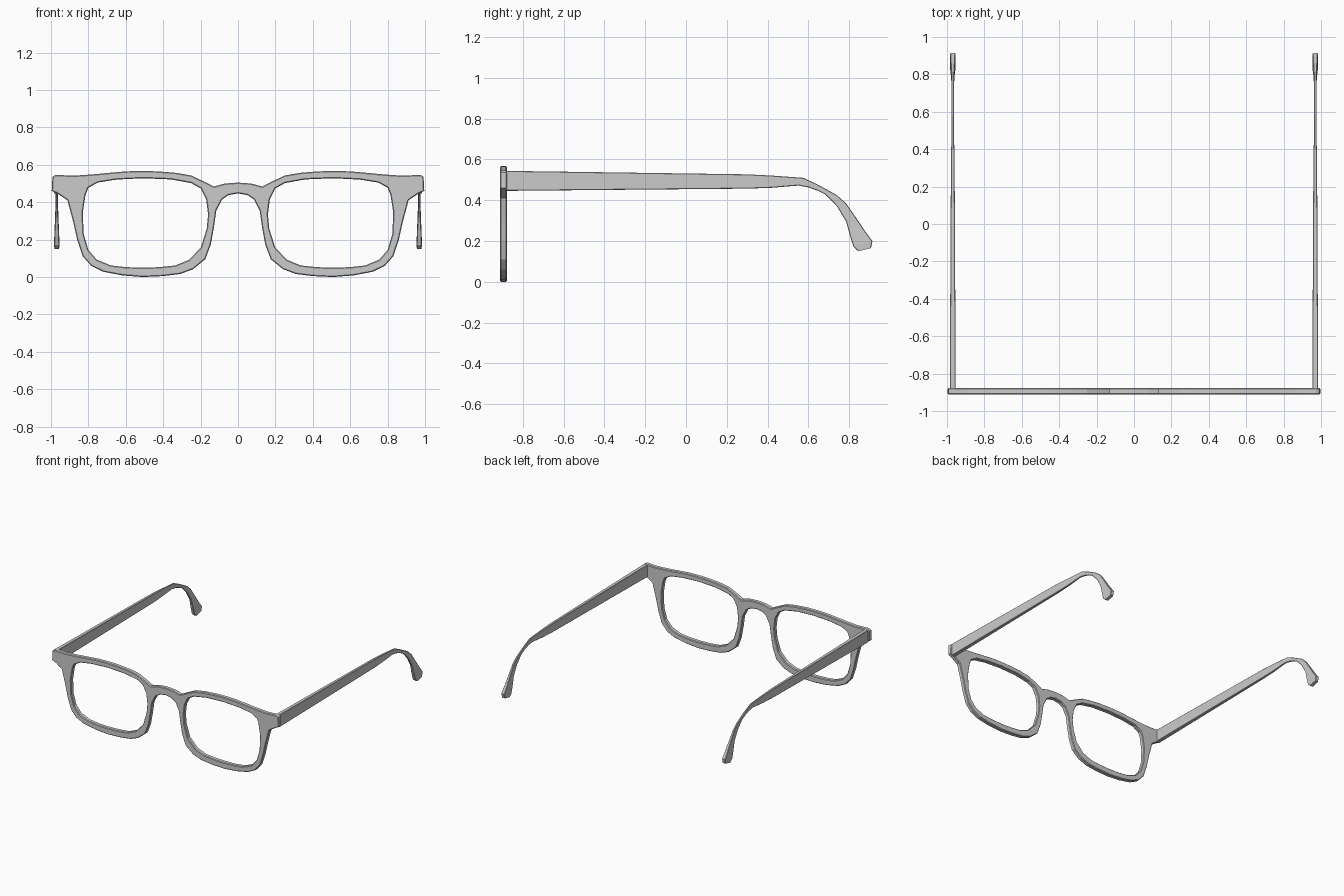
import bpy, bmesh, math

if "Cube" in bpy.data.objects:
    bpy.data.objects.remove(bpy.data.objects["Cube"])

# Front frame: right half of the outline (x, z), top centre to bottom centre
half = [(0, .505), (.07, .5), (.13, .484), (.17, .505), (.25, .543), (.33, .557), (.43, .565),
        (.51, .567), (.6, .565), (.69, .557), (.785, .548), (.88, .542), (.975, .546), (.992, .536),
        (.996, .46), (.965, .446), (.912, .41), (.9, .365), (.88, .29), (.86, .2),
        (.83, .11), (.785, .06), (.72, .028), (.62, .009), (.51, 0), (.4, .005),
        (.31, .016), (.24, .042), (.175, .095), (.145, .175), (.128, .27), (.116, .355),
        (.085, .415), (.05, .438), (0, .447)]
# Right lens opening
hole = [(.51, .528), (.65, .521), (.75, .505), (.8, .477), (.815, .44), (.83, .345),
        (.825, .23), (.8, .145), (.755, .093), (.68, .062), (.6, .053), (.51, .05), (.42, .053),
        (.335, .062), (.26, .093), (.198, .16), (.167, .26), (.16, .335), (.17, .415),
        (.2, .474), (.25, .502), (.36, .522)]


def mirrored(pts):
    return [(-x, z) for x, z in reversed(pts)]


def make_front():
    cu = bpy.data.curves.new("front_frame", 'CURVE')
    cu.dimensions = '2D'
    cu.fill_mode = 'BOTH'
    cu.bevel_depth = .005
    cu.bevel_resolution = 0
    cu.offset = -.005
    cu.extrude = .0125
    for loop in (half + mirrored(half[1:-1]), hole, mirrored(hole)):
        s = cu.splines.new('POLY')
        s.points.add(len(loop) - 1)
        for p, (x, z) in zip(s.points, loop):
            p.co = (x, z, 0, 1)
        s.use_cyclic_u = True
    ob = bpy.data.objects.new("front_frame", cu)
    bpy.context.collection.objects.link(ob)
    ob.location = (0, -.8945, 0)
    ob.rotation_euler = (math.pi / 2, 0, 0)
    bpy.context.view_layer.objects.active = ob
    ob.select_set(True)
    bpy.ops.object.convert(target='MESH')
    ob = bpy.context.object
    bm = bmesh.new()
    bm.from_mesh(ob.data)
    bmesh.ops.remove_doubles(bm, verts=bm.verts, dist=.0003)
    bmesh.ops.recalc_face_normals(bm, faces=bm.faces)
    bm.to_mesh(ob.data)
    bm.free()
    for f in ob.data.polygons:
        f.use_smooth = False


# Temple stations: top (y, z), bottom (y, z), half thickness
stations = [(-.88, .544, -.88, .446, .016), (.3, .527, .3, .457, .010), (.42, .521, .42, .461, .008),
            (.575, .51, .55, .472, .006), (.64, .48, .6, .463, .006), (.69, .453, .645, .447, .006),
            (.74, .425, .685, .427, .006), (.785, .385, .74, .37, .007), (.83, .32, .785, .295, .009),
            (.875, .253, .804, .225, .012), (.914, .2, .822, .17, .014), (.907, .165, .845, .15, .013)]


def make_temple(name, side):
    bm = bmesh.new()
    rings = []
    for yt, zt, yb, zb, h in stations:
        cx = side * .969
        rings.append([bm.verts.new(c) for c in ((cx - h, yt, zt), (cx + h, yt, zt),
                                                (cx + h, yb, zb), (cx - h, yb, zb))])
    for a, b in zip(rings, rings[1:]):
        for i in range(4):
            j = (i + 1) % 4
            bm.faces.new((a[i], a[j], b[j], b[i]))
    bm.faces.new(rings[0])
    bm.faces.new(rings[-1])
    bmesh.ops.recalc_face_normals(bm, faces=bm.faces)
    # soften the long edges
    rims = [e for r in rings for e in r[0].link_edges]
    long_edges = [e for e in bm.edges
                  if any(e.verts[0] in a and e.verts[1] in b or e.verts[1] in a and e.verts[0] in b
                         for a, b in zip(rings, rings[1:]))]
    bmesh.ops.bevel(bm, geom=long_edges, offset=.003, segments=1, affect='EDGES', clamp_overlap=True)
    me = bpy.data.meshes.new(name)
    bm.to_mesh(me)
    bm.free()
    bpy.context.collection.objects.link(bpy.data.objects.new(name, me))


make_front()
make_temple("right_temple", 1)
make_temple("left_temple", -1)
